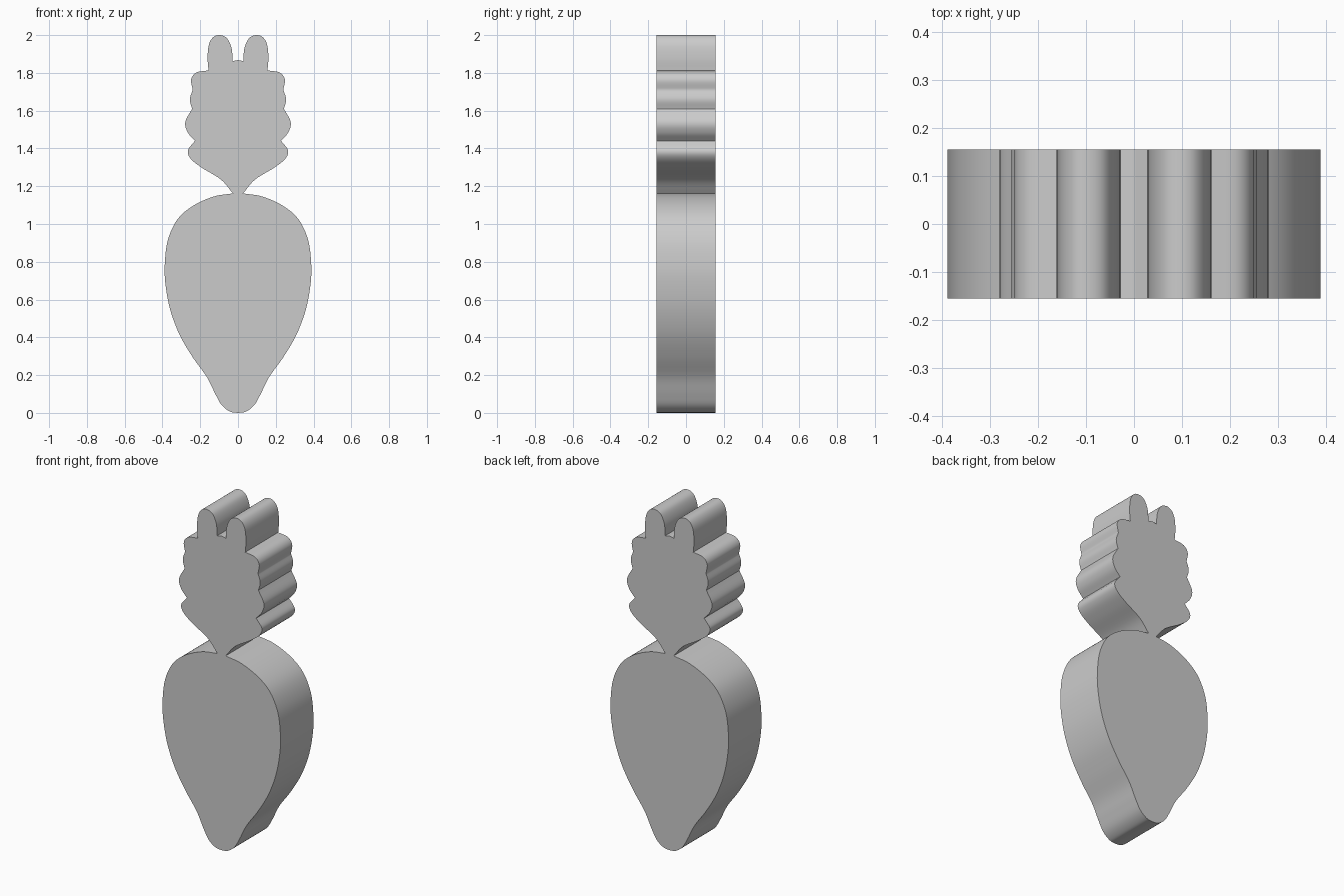
import bpy, bmesh, math
from mathutils import Vector

if "Cube" in bpy.data.objects:
    bpy.data.objects.remove(bpy.data.objects["Cube"])

HALF_DEPTH = 0.155

# Right half of the outline, bottom to top; each run is a smooth curve between corners
RUNS = [
    # root body
    [(0, 0), (0.04, 0.006), (0.085, 0.04), (0.12, 0.1), (0.165, 0.19), (0.24, 0.295), (0.31, 0.415),
     (0.36, 0.55), (0.385, 0.69), (0.387, 0.80), (0.37, 0.92), (0.32, 1.025), (0.24, 1.095),
     (0.13, 1.145), (0.027, 1.162)],
    # lowest leaf lobe
    [(0.027, 1.162), (0.09, 1.235), (0.19, 1.297), (0.25, 1.345), (0.265, 1.39), (0.228, 1.44)],
    # side lobes
    [(0.228, 1.44), (0.266, 1.485), (0.279, 1.54), (0.243, 1.61)],
    [(0.243, 1.61), (0.255, 1.66), (0.24, 1.71)],
    [(0.24, 1.71), (0.248, 1.765), (0.22, 1.802), (0.156, 1.813)],
    # top leaf
    [(0.156, 1.813), (0.161, 1.88), (0.154, 1.95), (0.13, 1.99), (0.095, 2.0),
     (0.058, 1.983), (0.034, 1.93), (0.028, 1.862)],
    [(0.028, 1.862), (0, 1.868)],
]


def smooth_run(points, steps=6):
    """Catmull-Rom curve through the points, without the last one."""
    p = [Vector(q) for q in points]
    p = [2 * p[0] - p[1]] + p + [2 * p[-1] - p[-2]]
    out = []
    for i in range(1, len(p) - 2):
        a, b, c, d = p[i - 1:i + 3]
        for s in range(steps):
            t = s / steps
            out.append(0.5 * (2 * b + (c - a) * t + (2 * a - 5 * b + 4 * c - d) * t**2
                              + (3 * b - a - 3 * c + d) * t**3))
    return out


# Full outline by mirroring the half
half = [q for run in RUNS for q in smooth_run(run)] + [Vector(RUNS[-1][-1])]
outline = half + [Vector((-q.x, q.y)) for q in reversed(half[1:-1])]

# Extrude the silhouette through its thickness
bm = bmesh.new()
face = bm.faces.new([bm.verts.new((q.x, -HALF_DEPTH, q.y)) for q in outline])
new = bmesh.ops.extrude_face_region(bm, geom=[face], use_keep_orig=True)["geom"]
bmesh.ops.translate(bm, vec=(0, 2 * HALF_DEPTH, 0),
                    verts=[v for v in new if isinstance(v, bmesh.types.BMVert)])
bmesh.ops.recalc_face_normals(bm, faces=bm.faces)
mesh = bpy.data.meshes.new("root_vegetable")
bm.to_mesh(mesh)
bm.free()
obj = bpy.data.objects.new("root_vegetable", mesh)
bpy.context.collection.objects.link(obj)
bpy.context.view_layer.objects.active = obj
obj.select_set(True)
bpy.ops.object.shade_smooth_by_angle(angle=math.radians(30))
